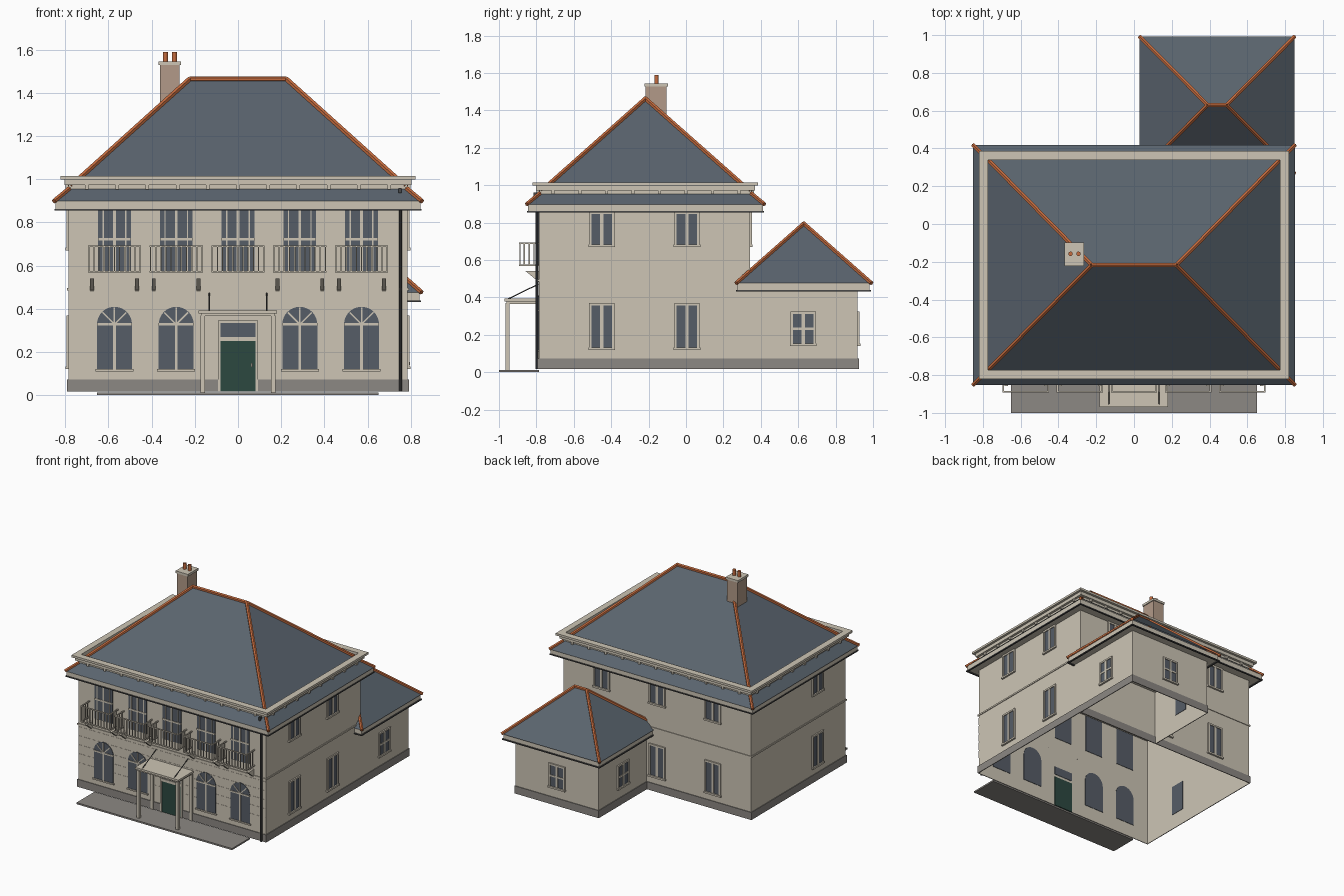
import bpy, bmesh, math
from mathutils import Vector

if "Cube" in bpy.data.objects:
    bpy.data.objects.remove(bpy.data.objects["Cube"])


def mat(name, r, g, b):
    m = bpy.data.materials.new(name)
    lin = [((c / 255 + 0.055) / 1.055) ** 2.4 for c in (r, g, b)]
    m.diffuse_color = (*lin, 1)
    m.use_nodes = True
    m.node_tree.nodes["Principled BSDF"].inputs["Base Color"].default_value = m.diffuse_color
    return m


STONE = mat("stone", 205, 197, 181)
PLINTH = mat("plinth grey", 140, 136, 131)
SLATE = mat("slate", 90, 100, 110)
CLAY = mat("clay", 196, 107, 62)
GLASS = mat("glass", 86, 93, 103)
GREEN = mat("door green", 44, 72, 64)
BRICK = mat("chimney render", 178, 154, 136)
DARK = mat("dark metal", 72, 72, 72)


class Part:
    """Collects simple solids into one named object of one colour."""
    def __init__(self, name, material):
        self.name, self.mat, self.bm = name, material, bmesh.new()

    def face(self, pts):
        self.bm.faces.new([self.bm.verts.new(p) for p in pts])

    def prism(self, a, b):
        va = [self.bm.verts.new(p) for p in a]
        vb = [self.bm.verts.new(p) for p in b]
        n = len(a)
        self.bm.faces.new(va)
        self.bm.faces.new(vb[::-1])
        for i in range(n):
            j = (i + 1) % n
            self.bm.faces.new((va[j], va[i], vb[i], vb[j]))

    def box(self, x0, x1, y0, y1, z0, z1):
        r = [(x0, y0), (x1, y0), (x1, y1), (x0, y1)]
        self.prism([(*p, z0) for p in r], [(*p, z1) for p in r])

    def ring(self, x0, x1, y0, y1, z0, z1, w):
        self.box(x0, x1, y0, y0 + w, z0, z1)
        self.box(x0, x1, y1 - w, y1, z0, z1)
        self.box(x0, x0 + w, y0 + w, y1 - w, z0, z1)
        self.box(x1 - w, x1, y0 + w, y1 - w, z0, z1)

    def beam(self, a, b, r, n=6):
        a, b = Vector(a), Vector(b)
        q = (b - a).to_track_quat('Z', 'Y')
        c = [q @ Vector((r * math.cos(2 * math.pi * (i + .5) / n),
                         r * math.sin(2 * math.pi * (i + .5) / n), 0)) for i in range(n)]
        self.prism([a + v for v in c], [b + v for v in c])

    def done(self):
        bmesh.ops.recalc_face_normals(self.bm, faces=self.bm.faces)
        me = bpy.data.meshes.new(self.name)
        self.bm.to_mesh(me)
        self.bm.free()
        me.materials.append(self.mat)
        ob = bpy.data.objects.new(self.name, me)
        bpy.context.collection.objects.link(ob)


def rect(x0, x1, y0, y1, z):
    return [(x0, y0, z), (x1, y0, z), (x1, y1, z), (x0, y1, z)]


# wall planes: (along wall u, outward distance d, height z) -> world
W, YF, YB = 0.785, -0.787, 0.342          # main body
EX0, EX1, EYB = 0.09, 0.783, 0.918        # rear wing
WALLS = {
    "front": lambda u, d, z: (u, YF - d, z), "back": lambda u, d, z: (u, YB + d, z),
    "right": lambda u, d, z: (W + d, u, z), "left": lambda u, d, z: (-W - d, u, z),
    "wing_back": lambda u, d, z: (u, EYB + d, z),
    "wing_right": lambda u, d, z: (EX1 + d, u, z),
    "wing_left": lambda u, d, z: (EX0 - d, u, z)}


def wbox(part, wall, u0, u1, d0, d1, z0, z1):
    f = WALLS[wall]
    part.prism([f(u, d0, z) for u, z in ((u0, z0), (u1, z0), (u1, z1), (u0, z1))],
               [f(u, d1, z) for u, z in ((u0, z0), (u1, z0), (u1, z1), (u0, z1))])


# walls: open-bottomed shells
walls = Part("walls", STONE)
for x0, x1, y0, y1, h in ((-W, W, YF, YB, 0.86), (EX0, EX1, YB, EYB, 0.44)):
    lo, hi = rect(x0, x1, y0, y1, 0.016), rect(x0, x1, y0, y1, h)
    for i in range(4):
        if h > 0.5 or i != 0:
            j = (i + 1) % 4
            walls.face([lo[i], lo[j], hi[j], hi[i]])
walls.done()

plinth = Part("plinth", PLINTH)
plinth.ring(-W - .006, W + .006, YF - .006, YB + .006, 0.016, 0.073, 0.005)
plinth.ring(EX0 - .006, EX1 + .006, YB, EYB + .006, 0.016, 0.073, 0.005)
plinth.done()

terrace = Part("terrace", PLINTH)
terrace.box(-0.652, 0.65, -1.0, YF, 0, 0.012)
terrace.done()

# string course and front coursing lines
course = Part("string_course", STONE)
course.ring(-W - .006, W + .006, YF - .006, YB + .006, 0.485, 0.497, 0.005)
for i in range(5):
    wbox(course, "front", -W, W, 0.0005, 0.002, 0.14 + i * 0.068, 0.2 + i * 0.068)
course.done()

glass = Part("window_glass", GLASS)
frames = Part("window_frames", STONE)


def window(wall, u, z0, z1, w=0.135, bars=1, cross=False):
    wbox(glass, wall, u - w / 2 + .01, u + w / 2 - .01, -.003, .004, z0 + .01, z1 - .01)
    for s in (-1, 1):
        e = u + s * (w / 2 - .0065)
        wbox(frames, wall, e - .0065, e + .0065, 0, .01, z0, z1)
    wbox(frames, wall, u - w / 2, u + w / 2, 0, .01, z1 - .013, z1)
    wbox(frames, wall, u - w / 2 - .004, u + w / 2 + .004, 0, .014, z0, z0 + .013)
    wbox(frames, wall, u - .009, u + .009, 0, .008, z0, z1)
    if cross:
        wbox(frames, wall, u - w / 2, u + w / 2, 0, .008, (z0 + z1) / 2 - .006, (z0 + z1) / 2 + .006)


UP, LOW = (0.67, 0.86), (0.12, 0.37)
for u in (-0.45, 0.005):
    window("right", u, *UP)
    window("right", u, *LOW)
window("left", -0.45, *UP)
window("left", -0.45, *LOW)
for u in (-0.466, 0.0, 0.466):
    window("back", u, *UP)
    if u < 0.1:
        window("back", u, *LOW)
window("wing_back", 0.435, 0.14, 0.325, cross=True)
for w in ("wing_right", "wing_left"):
    window(w, 0.627, 0.14, 0.325, cross=True)

# front bays: tall upper windows, arched lower windows
BAYS = [-0.572, -0.286, 0, 0.286, 0.572]
F = WALLS["front"]
for u in BAYS:
    wbox(glass, "front", u - .076, u + .076, -.003, .005, 0.57, 0.857)
    for o, t in ((0, .006), (-.052, .003), (.052, .003)):
        wbox(frames, "front", u + o - t, u + o + t, 0, .009, 0.57, 0.857)
    wbox(frames, "front", u - .076, u + .076, 0, .009, 0.715, 0.727)
    if u == 0:
        continue
    arch = [(u - .081, .12), (u + .081, .12)] + [
        (u + .081 * math.cos(math.pi * i / 16), .328 + .081 * math.sin(math.pi * i / 16)) for i in range(17)]
    glass.prism([F(a, -.003, z) for a, z in arch], [F(a, .005, z) for a, z in arch])
    wbox(frames, "front", u - .006, u + .006, 0, .009, .12, .328)
    wbox(frames, "front", u - .081, u + .081, 0, .009, .322, .333)
    wbox(frames, "front", u - .088, u + .088, 0, .012, .11, .12)
    for a in (45, 90, 135):
        c, s = math.cos(math.radians(a)), math.sin(math.radians(a))
        frames.beam(F(u, .005, .328), F(u + .078 * c, .005, .328 + .078 * s), .005, 4)

# entrance
wbox(glass, "front", -.08, .08, -.003, .006, .27, .333)
for s in (-1, 1):
    wbox(frames, "front", s * .086 - .006, s * .086 + .006, 0, .012, .016, .345)
wbox(frames, "front", -.092, .092, 0, .012, .333, .345)
wbox(frames, "front", -.08, .08, 0, .012, .25, .27)
glass.done()
frames.done()
door = Part("front_door", GREEN)
wbox(door, "front", -.08, .08, -.003, .007, .016, .25)
door.done()
handle = Part("door_handle", STONE)
wbox(handle, "front", .06, .066, .007, .016, .13, .15)
handle.done()

# porch canopy on two posts, hung from tie rods
porch = Part("porch", STONE)
porch.box(-.183, .18, -.97, YF, .378, .393)
porch.box(-.172, .17, -.96, YF, .366, .378)
for s in (-1, 1):
    porch.box(s * .163 - .011, s * .163 + .011, -.965, -.943, .012, .37)
    porch.box(s * .163 - .011, s * .163 + .011, YF - .012, YF, .016, .37)
porch.done()
rods = Part("porch_tie_rods", DARK)
for s in (-1, 1):
    rods.beam((s * .133, -.955, .39), (s * .133, YF, .472), .003)
rods.done()

# balconies with sloped brackets
rail = Part("balcony_railings", STONE)
brackets = Part("balcony_brackets", STONE)
YR = -0.892
for u in BAYS:
    for z in (.568, .685):
        rail.box(u - .123, u + .123, YR, YR + .008, z, z + .008)
        for s in (-1, 1):
            rail.box(u + s * .119 - .004, u + s * .119 + .004, YR, YF, z, z + .008)
    for i in range(11):
        x = u - .119 + i * .0238
        rail.box(x - .003, x + .003, YR + .001, YR + .007, .57, .687)
    for s in (-1, 1):
        for y in (-.865, -.838, -.812):
            rail.box(u + s * .119 - .003, u + s * .119 + .003, y - .003, y + .003, .57, .687)
        if u:
            t = [(YF, .54), (YF - .07, .54), (YF, .482)]
            x = u + s * .104
            brackets.prism([(x - .009, *p) for p in t], [(x + .009, *p) for p in t])
rail.done()
brackets.done()

# eaves boards, gutters, cornice with dentils
eaves = Part("eaves", STONE)
eaves.box(-.845, .845, -.846, .412, .862, .9)
eaves.box(.04, .84, .275, .982, .438, .477)
eaves.done()
gutter = Part("gutters", DARK)
gutter.ring(-.85, .85, -.851, .417, .855, .863, .012)
gutter.ring(.032, .848, .267, .99, .431, .439, .012)
gutter.beam((.752, YF - .01, .016), (.752, YF - .01, .86), .008, 8)
gutter.box(.742, .756, -.815, -.79, .935, .96)
gutter.done()
cornice = Part("cornice", STONE)
for g, z0, z1 in ((0, .945, .972), (.018, .972, .998), (.036, .998, 1.014)):
    cornice.ring(-.785 - g, .785 + g, -.784 - g, .35 + g, z0, z1, g + .012)
for i in range(11):
    x = -.7 + i * .14
    for y in (-.79, .356):
        cornice.box(x - .008, x + .008, y - .008, y + .008, .952, .975)
for i in range(8):
    y = -.71 + i * .142
    for x in (-.791, .791):
        cornice.box(x - .008, x + .008, y - .008, y + .008, .952, .975)
cornice.done()

# roofs: skirt, main hip, wing hip, each with clay hip tiles
roofs = Part("slate_roofs", SLATE)
tiles = Part("hip_tiles", CLAY)


def slopes(lo, hi, r):
    for i in range(4):
        j = (i + 1) % 4
        pts = [lo[i], lo[j], hi[j]] + ([hi[i]] if hi[i] != hi[j] else [])
        roofs.face(pts)
        tiles.beam(lo[i], hi[i], r)


def hip(x0, x1, y0, y1, z0, r0, r1, yr, zr, r):
    slopes(rect(x0, x1, y0, y1, z0), [(r0, yr, zr), (r1, yr, zr), (r1, yr, zr), (r0, yr, zr)], r)
    tiles.beam((r0, yr, zr), (r1, yr, zr), r)


slopes(rect(-.852, .852, -.852, .419, .898), rect(-.782, .782, -.782, .349, .956), .012)
hip(-.777, .777, -.777, .345, .966, -.225, .225, -.217, 1.463, .013)
hip(.03, .85, .268, .992, .476, .39, .49, .63, .795, .012)
roofs.done()
tiles.done()

# chimney with cap and two pots
stack = Part("chimney_stack", BRICK)
stack.box(-.361, -.27, -.216, -.103, 1.25, 1.53)
stack.done()
cap = Part("chimney_cap", STONE)
cap.box(-.367, -.264, -.222, -.097, 1.528, 1.545)
cap.done()
pots = Part("chimney_pots", CLAY)
for x in (-.336, -.294):
    pots.beam((x, -.158, 1.54), (x, -.158, 1.588), .012, 12)
pots.done()
